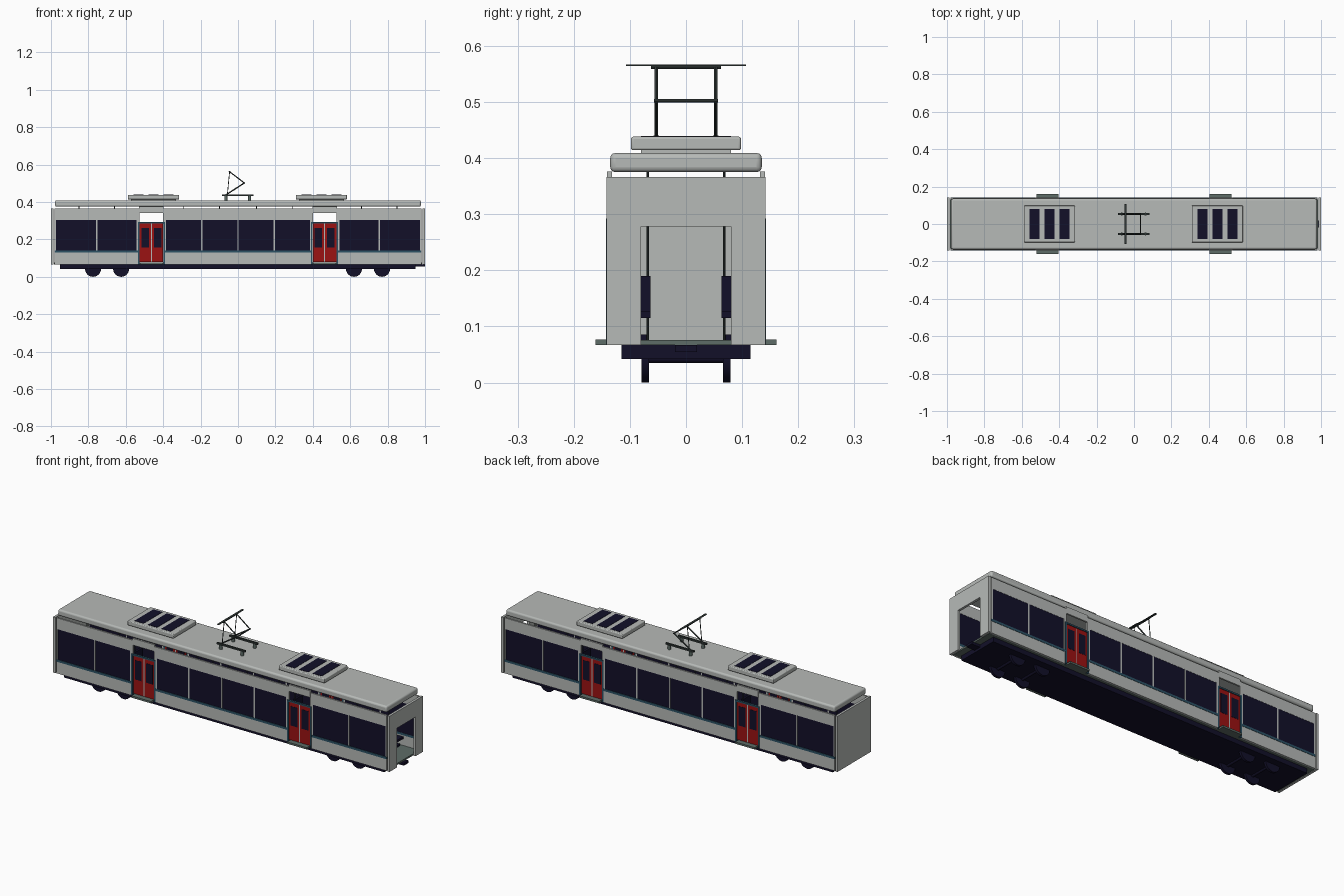
import bpy, math
from mathutils import Vector


def mat(name, r, g, b):
    m = bpy.data.materials.new(name)
    m.diffuse_color = (r, g, b, 1)
    return m


GREY = mat("light_grey", 0.47, 0.49, 0.475)
NAVY = mat("dark_navy", 0.006, 0.005, 0.022)
RED = mat("door_red", 0.33, 0.006, 0.006)
TEAL = mat("stripe_teal", 0.025, 0.085, 0.13)
FLOOR = mat("floor_green_grey", 0.11, 0.15, 0.135)
METAL = mat("dark_metal", 0.03, 0.04, 0.038)


def box(name, x0, x1, y0, y1, z0, z1, m, bevel=0):
    bpy.ops.mesh.primitive_cube_add(size=1, location=((x0 + x1) / 2, (y0 + y1) / 2, (z0 + z1) / 2))
    o = bpy.context.object
    o.name = name
    o.scale = (abs(x1 - x0), abs(y1 - y0), abs(z1 - z0))
    bpy.ops.object.transform_apply(location=False, rotation=False, scale=True)
    o.data.materials.append(m)
    if bevel:
        b = o.modifiers.new("bevel", "BEVEL")
        b.width = bevel
        b.segments = 3
        bpy.ops.object.shade_smooth_by_angle()
    return o


def rod(name, a, b, r, m, sides=12):
    a, b = Vector(a), Vector(b)
    bpy.ops.mesh.primitive_cylinder_add(vertices=sides, radius=r, depth=(b - a).length, location=(a + b) / 2)
    o = bpy.context.object
    o.name = name
    o.rotation_euler = (b - a).to_track_quat("Z", "Y").to_euler()
    o.data.materials.append(m)
    bpy.ops.object.shade_smooth_by_angle()
    return o


def side_box(name, s, x0, x1, y0, y1, z0, z1, m):
    return box(name, x0, x1, s * y0, s * y1, z0, z1, m)


# Roof, floor and underframe
box("roof", -0.978, 0.978, -0.135, 0.135, 0.375, 0.409, GREY, 0.009)
box("floor", -0.985, 0.985, -0.131, 0.131, 0.067, 0.076, FLOOR)
box("underframe", -0.953, 0.95, -0.115, 0.115, 0.042, 0.067, NAVY)
box("coupler", 0.95, 1.0, -0.02, 0.02, 0.054, 0.067, NAVY)

# End walls: closed on the left, open gangway on the right
box("closed_end", -1.0, -0.987, -0.142, 0.142, 0.067, 0.366, GREY)
for s in (-1, 1):
    side_box("gangway_post", s, 0.987, 1.0, 0.08, 0.142, 0.067, 0.366, GREY)
box("gangway_header", 0.987, 1.0, -0.08, 0.08, 0.278, 0.366, GREY)

# Side walls: each section has its ends and its window divider positions
SECTIONS = [(-0.982, -0.535, [-0.755]),
            (-0.392, 0.392, [-0.195, 0.0, 0.195]),
            (0.535, 0.982, [0.755])]
DOORS = (-0.463, 0.463)
for s in (-1, 1):
    for x0, x1, dividers in SECTIONS:
        side_box("lower_wall", s, x0, x1, 0.131, 0.140, 0.067, 0.13, GREY)
        side_box("stripe", s, x0, x1, 0.131, 0.1415, 0.13, 0.142, TEAL)
        side_box("upper_wall", s, x0, x1, 0.131, 0.140, 0.305, 0.365, GREY)
        side_box("window_band", s, x0 + 0.008, x1 - 0.008, 0.132, 0.139, 0.142, 0.305, NAVY)
        for x in (x0 + 0.004, x1 - 0.004):
            side_box("window_post", s, x - 0.004, x + 0.004, 0.131, 0.140, 0.142, 0.305, GREY)
        for x in dividers:
            side_box("window_divider", s, x - 0.004, x + 0.004, 0.131, 0.140, 0.142, 0.305, GREY)

    # Doorways: frame, two leaves with glass, lintel and step
    for c in DOORS:
        for d in (-1, 1):
            e = c + d * 0.068
            side_box("door_jamb", s, e - 0.004, e + 0.004, 0.131, 0.1425, 0.067, 0.29, TEAL)
            a, b = sorted((c + d * 0.003, c + d * 0.063))
            side_box("door_leaf", s, a, b, 0.130, 0.138, 0.08, 0.285, RED)
            side_box("door_glass", s, a + 0.01, b - 0.01, 0.129, 0.139, 0.158, 0.262, NAVY)
            side_box("upper_jamb", s, e - 0.005, e + 0.005, 0.131, 0.140, 0.293, 0.365, GREY)
        side_box("door_seal", s, c - 0.003, c + 0.003, 0.131, 0.1375, 0.08, 0.285, GREY)
        side_box("door_header", s, c - 0.072, c + 0.072, 0.131, 0.1425, 0.284, 0.292, TEAL)
        side_box("door_lintel", s, c - 0.065, c + 0.065, 0.132, 0.141, 0.34, 0.376, GREY)
        side_box("door_step", s, c - 0.058, c + 0.058, 0.125, 0.161, 0.067, 0.077, FLOOR)

# Interior seats and grab poles
for s in (-1, 1):
    for x in (-0.85, -0.66, -0.29, -0.1, 0.1, 0.29, 0.66, 0.85):
        side_box("seat_back", s, x - 0.006, x + 0.006, 0.063, 0.125, 0.115, 0.19, NAVY)
        side_box("seat_cushion", s, x - 0.006, x + 0.045, 0.063, 0.125, 0.115, 0.127, NAVY)
        side_box("seat_foot", s, x - 0.005, x + 0.03, 0.07, 0.12, 0.076, 0.086, NAVY)
        rod("grab_pole", (x, s * 0.068, 0.076), (x, s * 0.068, 0.376), 0.0025, METAL, 8)

# Wheels
for x in (-0.775, -0.625, 0.62, 0.77):
    for s in (-1, 1):
        rod("wheel", (x, s * 0.066, 0.043), (x, s * 0.079, 0.043), 0.043, NAVY, 24)
    rod("axle", (x, -0.066, 0.043), (x, 0.066, 0.043), 0.008, NAVY)

# Roof units with three grilles each
for c in (-0.452, 0.446):
    box("roof_unit", c - 0.137, c + 0.137, -0.098, 0.098, 0.414, 0.438, GREY, 0.004)
    box("roof_unit_mount", c - 0.12, c + 0.12, -0.08, 0.08, 0.408, 0.415, GREY)
    for i in (-1, 0, 1):
        x = c + i * 0.08
        box("roof_grille", x - 0.027, x + 0.027, -0.08, 0.08, 0.435, 0.4395, NAVY)

# Pantograph: rails on insulators, folding arms and contact strip
for s in (-1, 1):
    y = s * 0.053
    box("pantograph_rail", -0.086, 0.082, y - 0.005, y + 0.005, 0.431, 0.440, METAL)
    for x in (-0.065, 0.062):
        rod("insulator", (x, y, 0.408), (x, y, 0.432), 0.008, FLOOR)
    rod("lower_arm", (-0.065, y, 0.438), (0.034, y, 0.502), 0.0035, METAL)
    rod("upper_arm", (0.034, y, 0.502), (-0.045, y, 0.562), 0.003, METAL)
    rod("guide_link", (-0.057, y, 0.438), (-0.045, y, 0.562), 0.002, METAL, 8)
rod("elbow_bar", (0.034, -0.057, 0.502), (0.034, 0.057, 0.502), 0.003, METAL)
rod("head_bar", (-0.045, -0.062, 0.562), (-0.045, 0.062, 0.562), 0.0035, METAL)
box("contact_strip", -0.051, -0.039, -0.107, 0.107, 0.5645, 0.567, METAL)
